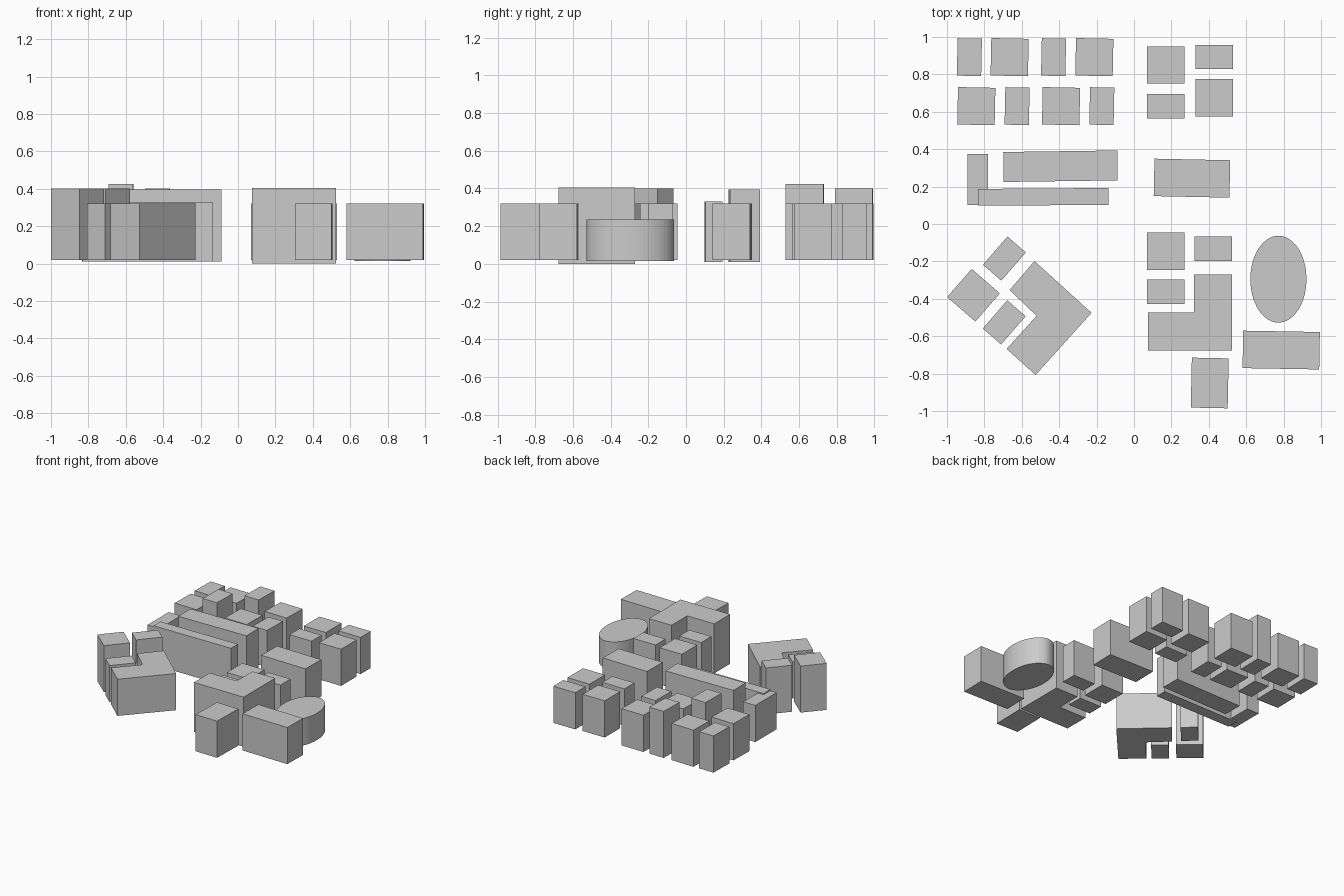
import bpy
import bmesh
import math

# Remove the default cube
default_cube = bpy.data.objects.get("Cube")
if default_cube:
    bpy.data.objects.remove(default_cube, do_unlink=True)

# Single plain grey material
grey = bpy.data.materials.new("light_grey")
grey.use_nodes = True
grey.diffuse_color = (0.6, 0.6, 0.6, 1)
grey.node_tree.nodes["Principled BSDF"].inputs["Base Color"].default_value = grey.diffuse_color

# Common levels
FLOOR = 0.02
ROOF = 0.32
TALL_ROOF = 0.4


def prism(name, outline, bottom=FLOOR, top=ROOF):
    """Extrude a closed ground outline between two levels."""
    bm = bmesh.new()
    base = bm.faces.new([bm.verts.new((x, y, bottom)) for x, y in outline])
    extruded = bmesh.ops.extrude_face_region(bm, geom=[base], use_keep_orig=True)
    for item in extruded["geom"]:
        if isinstance(item, bmesh.types.BMVert):
            item.co.z = top
    bmesh.ops.recalc_face_normals(bm, faces=bm.faces)
    mesh = bpy.data.meshes.new(name)
    bm.to_mesh(mesh)
    bm.free()
    mesh.materials.append(grey)
    obj = bpy.data.objects.new(name, mesh)
    bpy.context.collection.objects.link(obj)
    return obj


def block(name, centre, width, depth, turn=0.0, bottom=FLOOR, top=ROOF):
    """Rectangular building, turned about its own centre in degrees."""
    w, d = width / 2, depth / 2
    obj = prism(name, [(-w, -d), (w, -d), (w, d), (-w, d)], bottom, top)
    obj.location = (centre[0], centre[1], 0)
    obj.rotation_euler.z = math.radians(turn)
    return obj


# Back right district: two rows of alternating wide and narrow houses
WIDE, NARROW = 0.2, 0.13
back_row = [(-0.88, NARROW, ROOF), (-0.665, WIDE, ROOF),
            (-0.43, NARROW, TALL_ROOF), (-0.212, WIDE, ROOF)]
front_row = [(-0.843, WIDE, ROOF), (-0.625, NARROW, 0.425),
             (-0.39, WIDE, ROOF), (-0.172, NARROW, ROOF)]
for row_name, y, row in (("back_row", 0.892, back_row), ("middle_row", 0.63, front_row)):
    for number, (x, width, roof) in enumerate(row, 1):
        block(f"{row_name}_house_{number}", (x, y), width, WIDE, turn=-1.2, top=roof)

# Long halls in front of the rows
block("long_hall", (-0.393, 0.309), width=0.61, depth=0.16, turn=0.8,
      bottom=0.01, top=0.395)
block("narrow_hall", (-0.484, 0.145), width=0.697, depth=0.09, turn=0.4,
      bottom=0.01, top=0.33)
block("side_hall", (-0.835, 0.238), width=0.11, depth=0.275)

# Back left cluster
block("cluster_large_inner", (0.17, 0.85), width=WIDE, depth=WIDE)
block("cluster_small_outer", (0.43, 0.893), width=WIDE, depth=NARROW)
block("cluster_small_inner", (0.17, 0.63), width=WIDE, depth=NARROW)
block("cluster_large_outer", (0.43, 0.675), width=WIDE, depth=WIDE)

# Central hall
block("central_hall", (0.31, 0.245), width=0.405, depth=WIDE, turn=-1.2)

# Courtyard houses around the tall corner building
block("courtyard_large_house", (0.17, -0.145), width=WIDE, depth=WIDE)
block("courtyard_outer_house", (0.423, -0.133), width=WIDE, depth=NARROW)
block("courtyard_inner_house", (0.17, -0.363), width=WIDE, depth=NARROW)
left, inner, right = 0.075, 0.32, 0.525
front, step, back = -0.677, -0.472, -0.27
prism("corner_building",
      [(left, front), (right, front), (right, back),
       (inner, back), (inner, step), (left, step)],
      bottom=0, top=0.405)

# Oval hall
SIDES = 64
oval = []
for i in range(SIDES):
    angle = math.tau * i / SIDES
    oval.append((0.772 + 0.15 * math.cos(angle), -0.295 + 0.232 * math.sin(angle)))
prism("oval_hall", oval, bottom=0.015, top=0.235)

# Front left buildings
block("front_hall", (0.787, -0.674), width=0.41, depth=WIDE, turn=-1)
block("front_house", (0.405, -0.85), width=0.197, depth=0.267, turn=-1.2)

# Turned courtyard at the front right
TURN = -41
block("turned_large_house", (-0.858, -0.381), WIDE, WIDE, turn=TURN, top=TALL_ROOF)
block("turned_back_house", (-0.693, -0.185), NARROW, WIDE, turn=TURN, top=TALL_ROOF)
block("turned_front_house", (-0.694, -0.526), NARROW, WIDE, turn=TURN)
prism("turned_corner_building",
      [(-0.532, -0.198), (-0.665, -0.353), (-0.521, -0.491),
       (-0.681, -0.668), (-0.526, -0.807), (-0.227, -0.475)])
